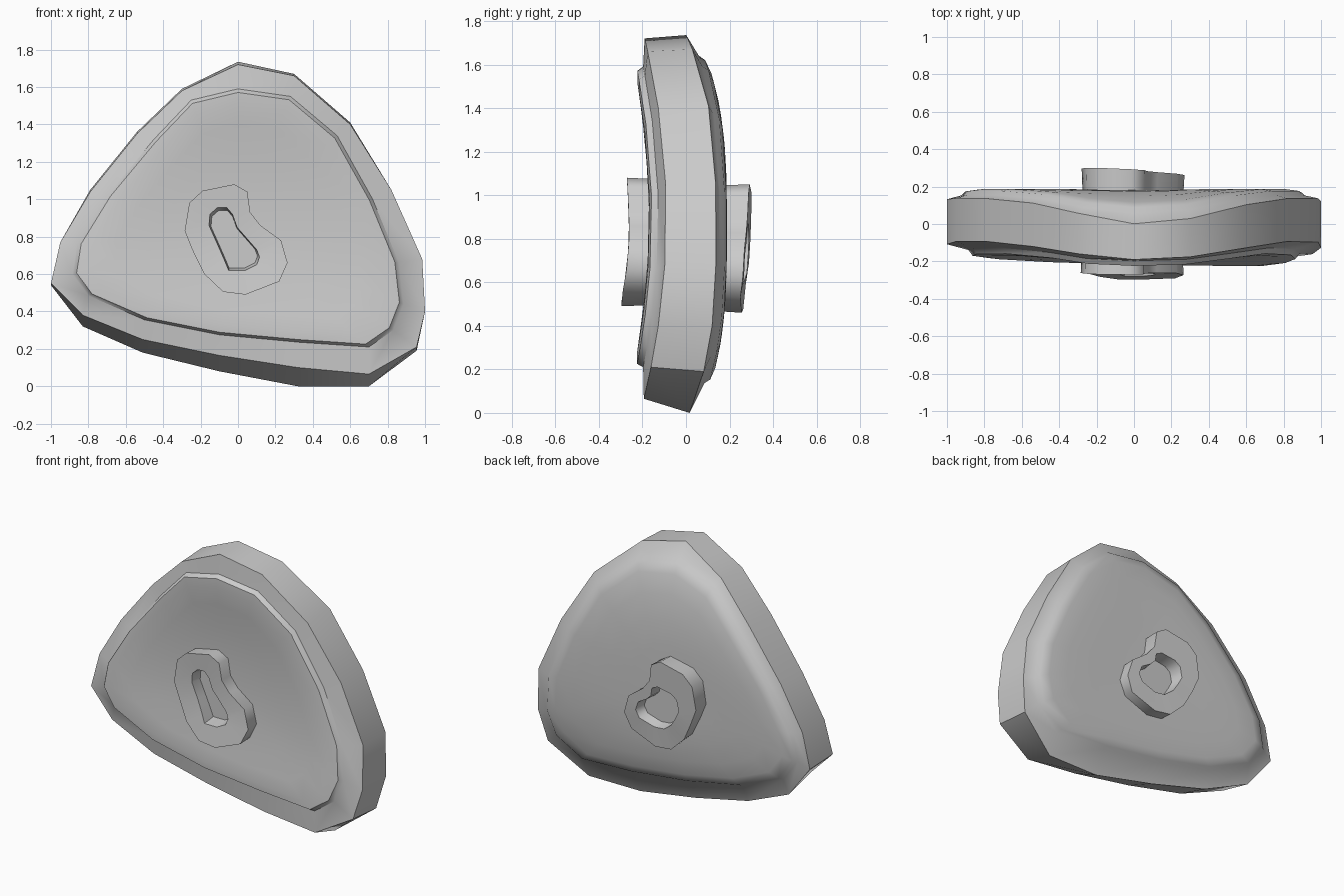
import bpy, bmesh
from mathutils import Vector

if "Cube" in bpy.data.objects:
    bpy.data.objects.remove(bpy.data.objects["Cube"])


def loft(name, rings, cap_start=False, angle=0.6):
    """Skin a stack of equal-length closed rings and cap the ends."""
    bm = bmesh.new()
    loops = [[bm.verts.new(p) for p in r] for r in rings]
    n = len(loops[0])
    for a, b in zip(loops, loops[1:]):
        for i in range(n):
            j = (i + 1) % n
            bm.faces.new((a[i], a[j], b[j], b[i]))
    for loop in ([loops[0]] if cap_start else []) + [loops[-1]]:
        mid = sum((v.co for v in loop), Vector()) / n
        c = bm.verts.new(mid)
        for i in range(n):
            bm.faces.new((loop[i], loop[(i + 1) % n], c))
    bmesh.ops.recalc_face_normals(bm, faces=bm.faces[:])
    me = bpy.data.meshes.new(name)
    bm.to_mesh(me)
    bm.free()
    ob = bpy.data.objects.new(name, me)
    bpy.context.collection.objects.link(ob)
    bpy.ops.object.select_all(action='DESELECT')
    ob.select_set(True)
    bpy.context.view_layer.objects.active = ob
    bpy.ops.object.shade_smooth_by_angle(angle=angle)
    return ob


# Bow of the plate: both rims curl towards the front at top and bottom
def front_y(z):
    return -0.09 - 0.1 * ((z - 0.9) / 0.82) ** 2


def back_y(z):
    return 0.138 - 0.13 * abs((z - 0.85) / 0.87) ** 3


def mix(a, b, t):
    return [(p[0] + (q[0] - p[0]) * t, p[1] + (q[1] - p[1]) * t) for p, q in zip(a, b)]


def scaled(pts, s, c):
    return mix([c] * len(pts), pts, s)


# Rounded-triangle outline (x, z, lift of the front edge)
outline = [(0, 1.735, -.015), (.30, 1.67, -.01), (.60, 1.41, -.01), (.82, 1.05, 0),
           (.985, .68, 0), (1, .40, 0), (.955, .19, .02), (.70, 0, .065),
           (.32, 0, .1), (-.1, .08, .085), (-.51, .18, .07), (-.83, .32, .06),
           (-1, .54, .01), (-.95, .77, 0), (-.79, 1.05, -.01), (-.54, 1.36, -.01),
           (-.30, 1.59, -.01)]
panel = [(0, 1.59), (.28, 1.55), (.53, 1.34), (.72, 1.0), (.86, .66), (.885, .44),
         (.83, .30), (.70, .21), (.33, .235), (-.1, .275), (-.5, .355), (-.8, .485),
         (-.885, .6), (-.86, .76), (-.7, 1.02), (-.45, 1.32), (-.25, 1.53)]
back_edge = [(x, z) for x, z, d in outline]
front_edge = [(x, z + d) for x, z, d in outline]
back_panel = mix(back_edge, panel, 0.65)
C = (0.0, 0.82)


def surf(pts, fn, off):
    return [(x, fn(z) + off, z) for x, z in pts]


# Plate: dished front panel, flat rim, side wall, rim, domed back panel
rings = [surf(scaled(panel, s, C), front_y, -o)
         for s, o in ((.15, .08), (.35, .08), (.55, .08), (.75, .08), (.9, .077), (.975, .067), (1, .036))]
rings += [surf(front_edge, front_y, 0), surf(back_edge, back_y, 0)]
rings += [surf(scaled(back_panel, s, C), back_y, o)
          for s, o in ((1, .018), (.975, .04), (.9, .049), (.75, .05), (.55, .05), (.35, .045), (.15, .045))]
loft("plate", rings, cap_start=True, angle=0.7)

# Bean-shaped hollow bosses on both sides
bean = [(-.02, 1.08), (.05, 1.04), (.065, .93), (.12, .86), (.23, .78), (.265, .66),
        (.22, .56), (.04, .49), (-.08, .505), (-.18, .6), (-.24, .72), (-.285, .83),
        (-.26, .98), (-.19, 1.045)]
slot = [(-.06, .955), (-.03, .92), (-.005, .85), (.03, .81), (.1, .73), (.115, .69),
        (.1, .65), (.04, .62), (-.05, .62), (-.075, .68), (-.11, .76), (-.155, .86),
        (-.15, .92), (-.11, .955)]


def boss(name, outer, hole, face, base, floor):
    waist = scaled(outer, .98, (-.01, .77))
    flat = lambda pts, y: [(x, y, z) for x, z in pts]
    top = lambda pts: [(x, face(x, z), z) for x, z in pts]
    half = [((p[0] + q[0]) / 2, (p[1] + base) / 2, (p[2] + q[2]) / 2)
            for p, q in zip(top(outer), flat(waist, base))]
    loft(name, [flat(waist, base), half, top(outer), top(hole),
                flat(scaled(hole, .92, (-.02, .77)), floor)], angle=1.15)


boss("front_boss", bean, slot,
     lambda x, z: -.262 - .035 * min(1, ((z - .83) / .3) ** 2) * (1 if z < .83 else .4),
     -.14, -.19)
rear = [(x + .005, z - .03) for x, z in bean]
rear_hole = [(.02 + .6 * x, .73 + .48 * (z - .75)) for x, z in rear]
boss("rear_boss", rear, rear_hole,
     lambda x, z: .27 + .04 * (z - .75) - .05 * x + .01 * (z > .6), .16, .2)
